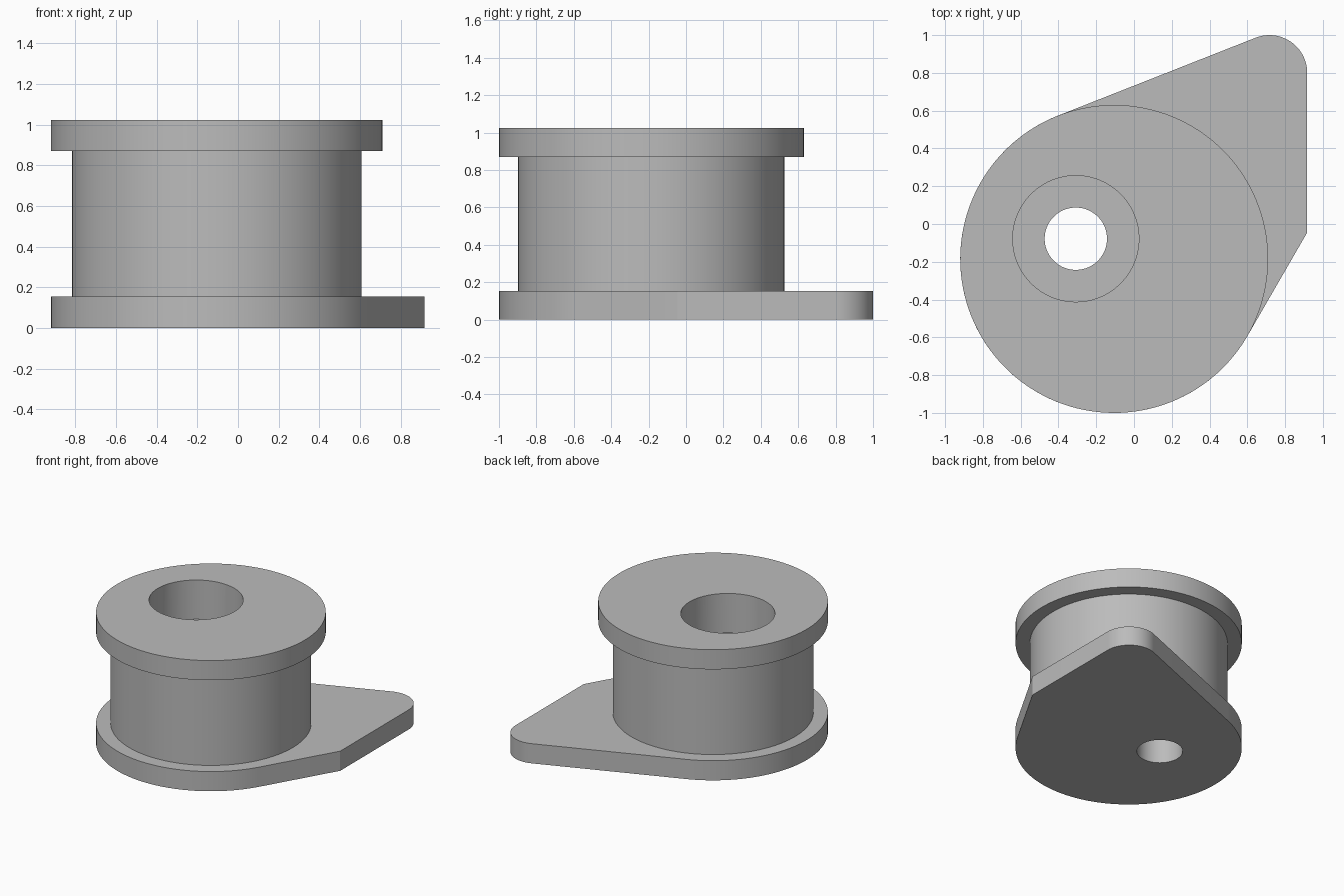
import bpy, bmesh, math
from math import cos, sin, radians

cube = bpy.data.objects.get("Cube")
if cube:
    bpy.data.objects.remove(cube, do_unlink=True)

grey = bpy.data.materials.new("plain grey")
grey.use_nodes = True
COLOUR = (0.5, 0.5, 0.5, 1)
grey.diffuse_color = COLOUR
grey.node_tree.nodes["Principled BSDF"].inputs["Base Color"].default_value = COLOUR

AXIS = (-0.105, -0.185)      # centre of the spool
BORE = (-0.308, -0.078)      # centre of the stepped hole
FLANGE_R, DRUM_R = 0.815, 0.712
THICK, HEIGHT = 0.154, 1.023


def arc(centre, radius, start, end, steps):
    """Points along an arc, angles in degrees."""
    return [(centre[0] + radius * cos(radians(start + (end - start) * i / steps)),
             centre[1] + radius * sin(radians(start + (end - start) * i / steps)))
            for i in range(steps + 1)]


def prism(name, outline, bottom, top):
    """Extrude a closed outline straight up."""
    bm = bmesh.new()
    face = bm.faces.new([bm.verts.new((x, y, bottom)) for x, y in outline])
    side = bmesh.ops.extrude_face_region(bm, geom=[face])
    bmesh.ops.translate(bm, vec=(0, 0, top - bottom),
                        verts=[v for v in side["geom"] if isinstance(v, bmesh.types.BMVert)])
    bmesh.ops.recalc_face_normals(bm, faces=bm.faces)
    return finish(name, bm)


def lathe(name, centre, profile, steps=128):
    """Spin a closed (radius, height) profile whose ends lie on the axis."""
    bm = bmesh.new()
    verts = [bm.verts.new((centre[0] + r, centre[1], z)) for r, z in profile]
    edges = [bm.edges.new(pair) for pair in zip(verts, verts[1:])]
    bmesh.ops.spin(bm, geom=verts + edges, cent=(*centre, 0), axis=(0, 0, 1),
                   angle=math.tau, steps=steps, use_duplicate=False)
    bmesh.ops.remove_doubles(bm, verts=bm.verts, dist=1e-5)
    bmesh.ops.recalc_face_normals(bm, faces=bm.faces)
    return finish(name, bm)


def finish(name, bm):
    mesh = bpy.data.meshes.new(name)
    bm.to_mesh(mesh)
    bm.free()
    mesh.materials.append(grey)
    obj = bpy.data.objects.new(name, mesh)
    bpy.context.collection.objects.link(obj)
    return obj


def combine(target, tool, operation):
    """Apply a boolean and discard the tool."""
    mod = target.modifiers.new(operation.lower(), "BOOLEAN")
    mod.object, mod.operation, mod.solver = tool, operation, "EXACT"
    bpy.context.view_layer.objects.active = target
    bpy.ops.object.modifier_apply(modifier=mod.name)
    bpy.data.objects.remove(tool, do_unlink=True)


# Base plate: round flange running tangentially into a rounded lug
outline = arc(AXIS, FLANGE_R, 111.3, 329.8, 80)
outline.append((0.917, -0.045))
outline += arc((0.717, 0.8), 0.2, 0, 111.3, 24)
body = prism("spool_body", outline, 0, THICK)

# Drum and upper flange
spool = lathe("drum_and_flange", AXIS, [
    (0, 0.05), (DRUM_R, 0.05), (DRUM_R, HEIGHT - THICK),
    (FLANGE_R, HEIGHT - THICK), (FLANGE_R, HEIGHT), (0, HEIGHT)])
combine(body, spool, "UNION")

# Off-centre through hole with a wide counterbore
step = HEIGHT - 0.307
cutter = lathe("bore_cutter", BORE, [
    (0, -0.1), (0.165, -0.1), (0.165, step),
    (0.334, step), (0.334, HEIGHT + 0.1), (0, HEIGHT + 0.1)], 96)
cutter.hide_render = True
combine(body, cutter, "DIFFERENCE")

# Smooth round walls, sharp rims
bpy.ops.object.select_all(action="DESELECT")
body.select_set(True)
bpy.context.view_layer.objects.active = body
bpy.ops.object.shade_smooth_by_angle(angle=radians(25))
